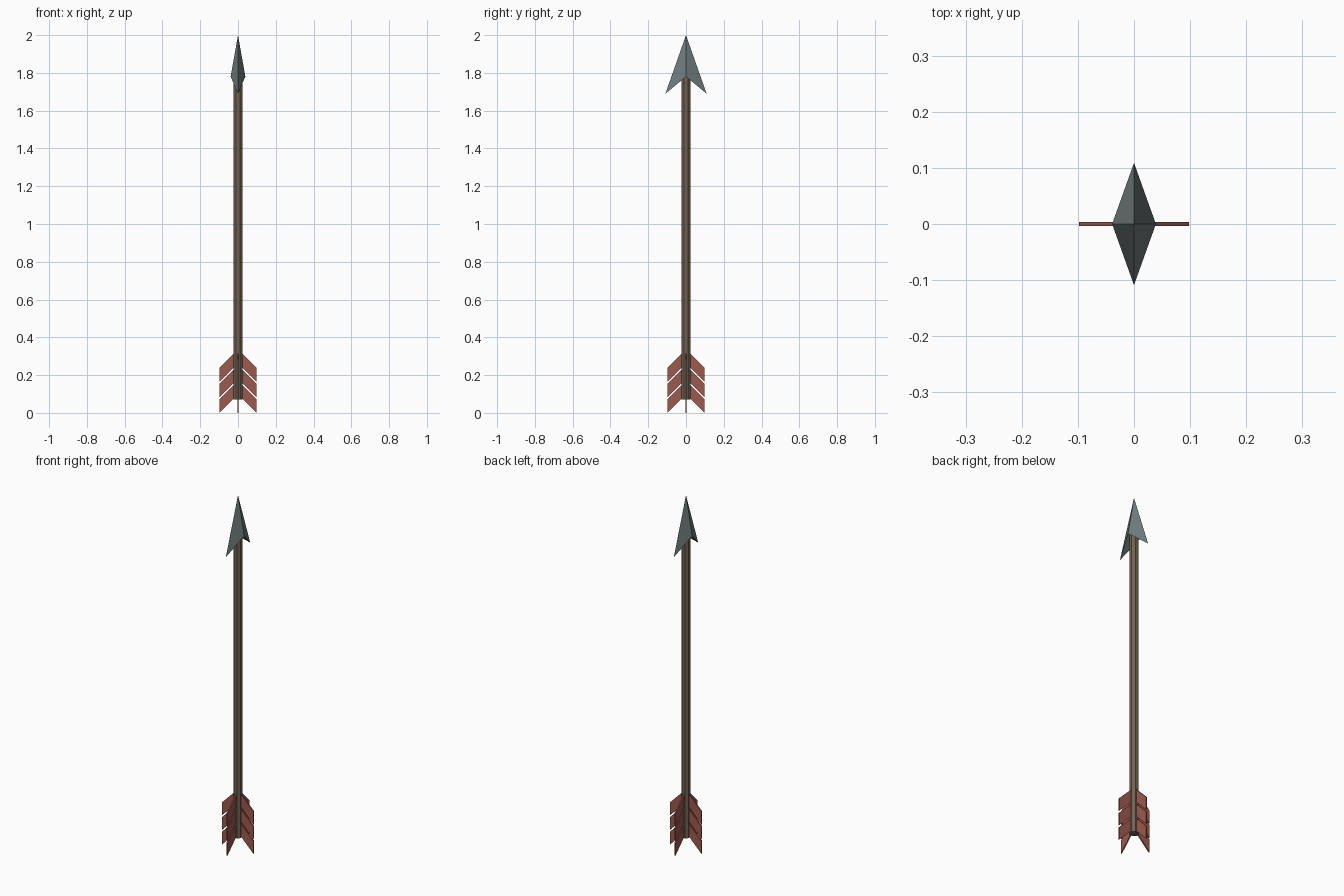
import bpy, bmesh
from math import pi
from mathutils import Matrix

if "Cube" in bpy.data.objects:
    bpy.data.objects.remove(bpy.data.objects["Cube"])


def material(name, rgb):
    m = bpy.data.materials.new(name)
    m.diffuse_color = (*rgb, 1)
    m.use_nodes = True
    m.node_tree.nodes["Principled BSDF"].inputs["Base Color"].default_value = m.diffuse_color
    return m


def finish(name, bm, mat):
    bmesh.ops.recalc_face_normals(bm, faces=bm.faces)
    me = bpy.data.meshes.new(name)
    bm.to_mesh(me)
    bm.free()
    ob = bpy.data.objects.new(name, me)
    me.materials.append(mat)
    bpy.context.collection.objects.link(ob)
    return ob


wood = material("wood", (0.17, 0.125, 0.085))
steel = material("steel", (0.16, 0.2, 0.2))
red = material("red_feather", (0.33, 0.1, 0.075))

# Octagonal shaft
bm = bmesh.new()
bmesh.ops.create_cone(bm, cap_ends=True, segments=8, radius1=0.0245, radius2=0.0245,
                      depth=1.72,
                      matrix=Matrix.Translation((0, 0, 0.93)) @ Matrix.Rotation(pi / 8, 4, 'Z'))
finish("shaft", bm, wood)

# Barbed four-sided head with an underside folded along x
bm = bmesh.new()
tip = bm.verts.new((0, 0, 2))
ring = [bm.verts.new(p) for p in ((0.039, 0, 1.78), (0, 0.109, 1.69),
                                  (-0.039, 0, 1.78), (0, -0.109, 1.69))]
for i in range(4):
    bm.faces.new((tip, ring[i], ring[(i + 1) % 4]))
bm.faces.new((ring[0], ring[2], ring[1]))
bm.faces.new((ring[0], ring[3], ring[2]))
finish("arrow_head", bm, steel)

# Four fletchings, each of three slanted vanes
R_IN, R_OUT, HALF = 0.02, 0.098, 0.0035
for k in range(4):
    bm = bmesh.new()
    for z in (0.0, 0.083, 0.166):
        profile = ((R_IN, z + 0.078), (R_OUT, z), (R_OUT, z + 0.072), (R_IN, z + 0.15))
        face = bm.faces.new([bm.verts.new((r, -HALF, h)) for r, h in profile])
        ext = bmesh.ops.extrude_face_region(bm, geom=[face], use_keep_orig=True)
        bmesh.ops.translate(bm, vec=(0, 2 * HALF, 0),
                            verts=[g for g in ext["geom"] if isinstance(g, bmesh.types.BMVert)])
    bmesh.ops.rotate(bm, verts=bm.verts, matrix=Matrix.Rotation(k * pi / 2, 3, 'Z'))
    finish(f"fletching_{k + 1}", bm, red)
